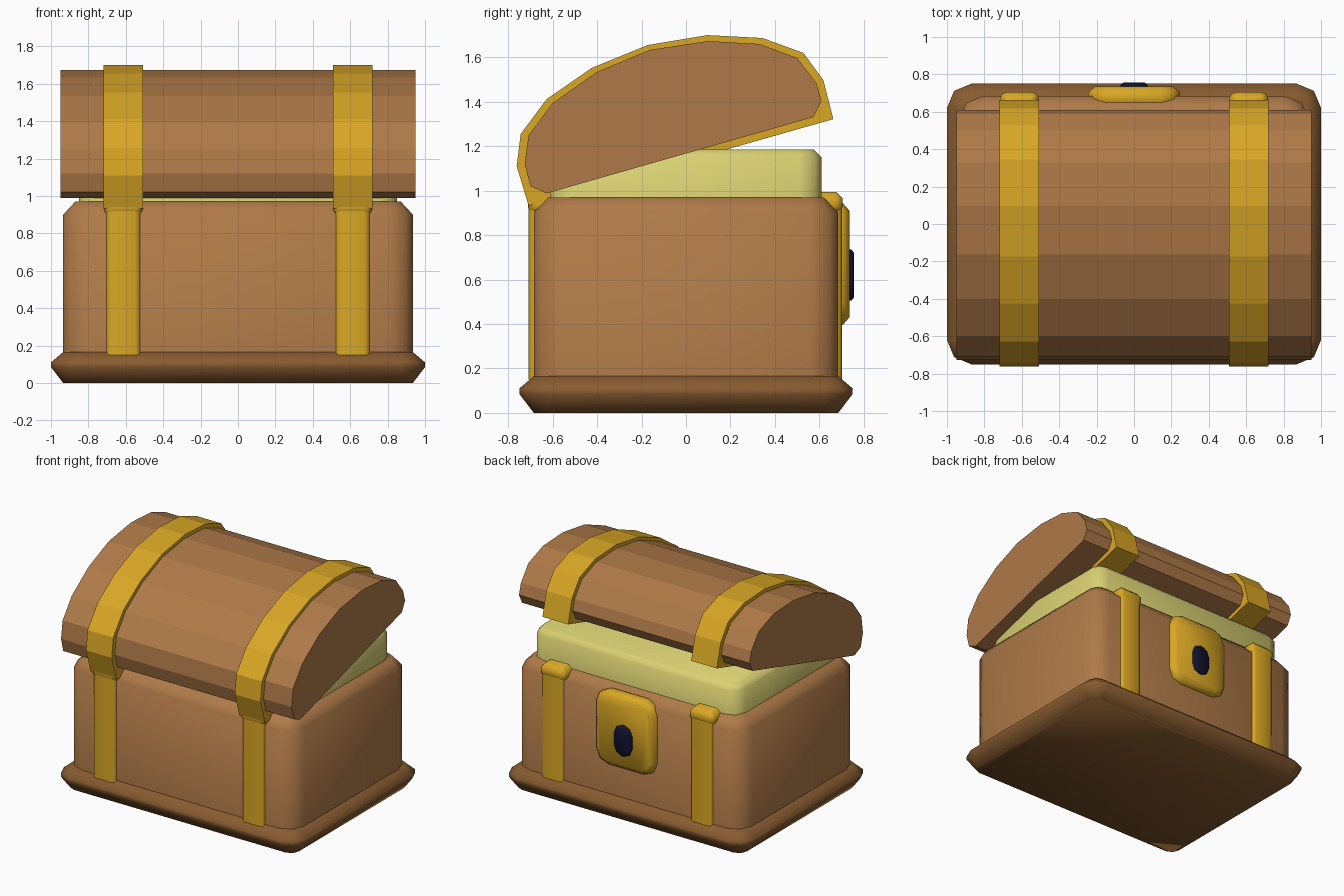
import bpy, bmesh, math
from mathutils import Matrix, Vector

cube = bpy.data.objects.get("Cube")
if cube:
    bpy.data.objects.remove(cube, do_unlink=True)


def material(name, rgb):
    m = bpy.data.materials.new(name)
    m.use_nodes = True
    m.diffuse_color = (*rgb, 1)
    m.node_tree.nodes["Principled BSDF"].inputs["Base Color"].default_value = (*rgb, 1)
    return m


wood = material("warm wood", (0.43, 0.195, 0.065))
dark_wood = material("dark wood", (0.245, 0.105, 0.029))
gold = material("gold", (0.70, 0.39, 0.018))
pale = material("pale yellow", (0.70, 0.64, 0.17))
navy = material("dark navy", (0.006, 0.006, 0.028))


def finish(name, bm, mat, smooth):
    bmesh.ops.recalc_face_normals(bm, faces=bm.faces)
    mesh = bpy.data.meshes.new(name)
    bm.to_mesh(mesh)
    bm.free()
    mesh.materials.append(mat)
    if smooth:
        for p in mesh.polygons:
            p.use_smooth = True
        mesh.set_sharp_from_angle(angle=math.radians(60))
    ob = bpy.data.objects.new(name, mesh)
    bpy.context.collection.objects.link(ob)
    return ob


def rounded_loop(hx, hy, r, segments=2):
    """Outline of a rectangle with rounded corners."""
    points = []
    for quarter, (sx, sy) in enumerate(((1, 1), (-1, 1), (-1, -1), (1, -1))):
        for i in range(segments + 1):
            a = math.pi / 2 * (quarter + i / segments)
            points.append((sx * (hx - r) + r * math.cos(a), sy * (hy - r) + r * math.sin(a)))
    return points


def block(name, mat, hx, hy, r, levels, centre=(0, 0, 0), face_back=False):
    """Soft block lofted through (height, inset) levels."""
    bm = bmesh.new()
    rings = []
    for h, inset in levels:
        loop = rounded_loop(hx - inset, hy - inset, max(r - inset, 0.005))
        rings.append([bm.verts.new((x, y, h)) for x, y in loop])
    n = len(rings[0])
    for low, high in zip(rings, rings[1:]):
        for i in range(n):
            j = (i + 1) % n
            bm.faces.new((low[i], low[j], high[j], high[i]))
    bm.faces.new(rings[0])
    bm.faces.new(rings[-1])
    turn = Matrix.Rotation(-math.pi / 2, 4, "X") if face_back else Matrix()
    bmesh.ops.transform(bm, matrix=Matrix.Translation(Vector(centre)) @ turn, verts=bm.verts)
    return finish(name, bm, mat, True)


def prism(name, mat, profile, x0, x1):
    """Side profile (y, z) extruded along x."""
    bm = bmesh.new()
    face = bm.faces.new([bm.verts.new((x0, y, z)) for y, z in profile])
    made = bmesh.ops.extrude_face_region(bm, geom=[face])["geom"]
    moved = [v for v in made if isinstance(v, bmesh.types.BMVert)]
    bmesh.ops.translate(bm, vec=(x1 - x0, 0, 0), verts=moved)
    return finish(name, bm, mat, False)


# Chest box, plinth and contents
block("base_plinth", dark_wood, 1.0, 0.75, 0.13,
      [(0, 0.065), (0.085, 0), (0.11, 0), (0.165, 0.065)])
block("chest_body", wood, 0.935, 0.685, 0.13,
      [(0.1, 0), (0.9, 0), (0.97, 0.065)])
block("contents", pale, 0.85, 0.61, 0.1,
      [(0.9, 0), (1.15, 0), (1.185, 0.035)])

# Tilted solid lid
lid_profile = [(-0.627, 0.988), (-0.70, 1.02), (-0.726, 1.12), (-0.708, 1.25),
               (-0.60, 1.394), (-0.402, 1.534), (-0.164, 1.633), (0.097, 1.673),
               (0.33, 1.66), (0.50, 1.597), (0.587, 1.484), (0.61, 1.403), (0.573, 1.331)]
prism("lid", wood, lid_profile, -0.95, 0.95)

# Gold straps on the lid and around the box
strap_profile = [(-0.708, 0.932), (-0.762, 1.11), (-0.744, 1.255), (-0.627, 1.412),
                 (-0.425, 1.552), (-0.173, 1.655), (0.097, 1.70), (0.344, 1.687),
                 (0.528, 1.62), (0.618, 1.498), (0.663, 1.322)]
for side, sign in (("left", 1), ("right", -1)):
    mid = sign * 0.613
    prism(side + "_lid_strap", gold, strap_profile, mid - 0.106, mid + 0.106)
    block(side + "_body_strap", gold, 0.093, 0.705, 0.03,
          [(0.15, 0), (0.95, 0)], (mid, -0.003, 0))
    block(side + "_strap_cap", gold, 0.104, 0.708, 0.035,
          [(0.905, 0.012), (0.925, 0), (0.965, 0), (0.995, 0.03)], (mid, -0.003, 0))

# Lock plate and keyhole on the opening side
block("lock_plate", gold, 0.245, 0.275, 0.1,
      [(0.62, 0.02), (0.66, 0), (0.705, 0), (0.735, 0.035)], (0, 0, 0.67), True)
block("keyhole", navy, 0.072, 0.115, 0.068,
      [(0.71, 0), (0.745, 0), (0.756, 0.015)], (0, 0, 0.62), True)
